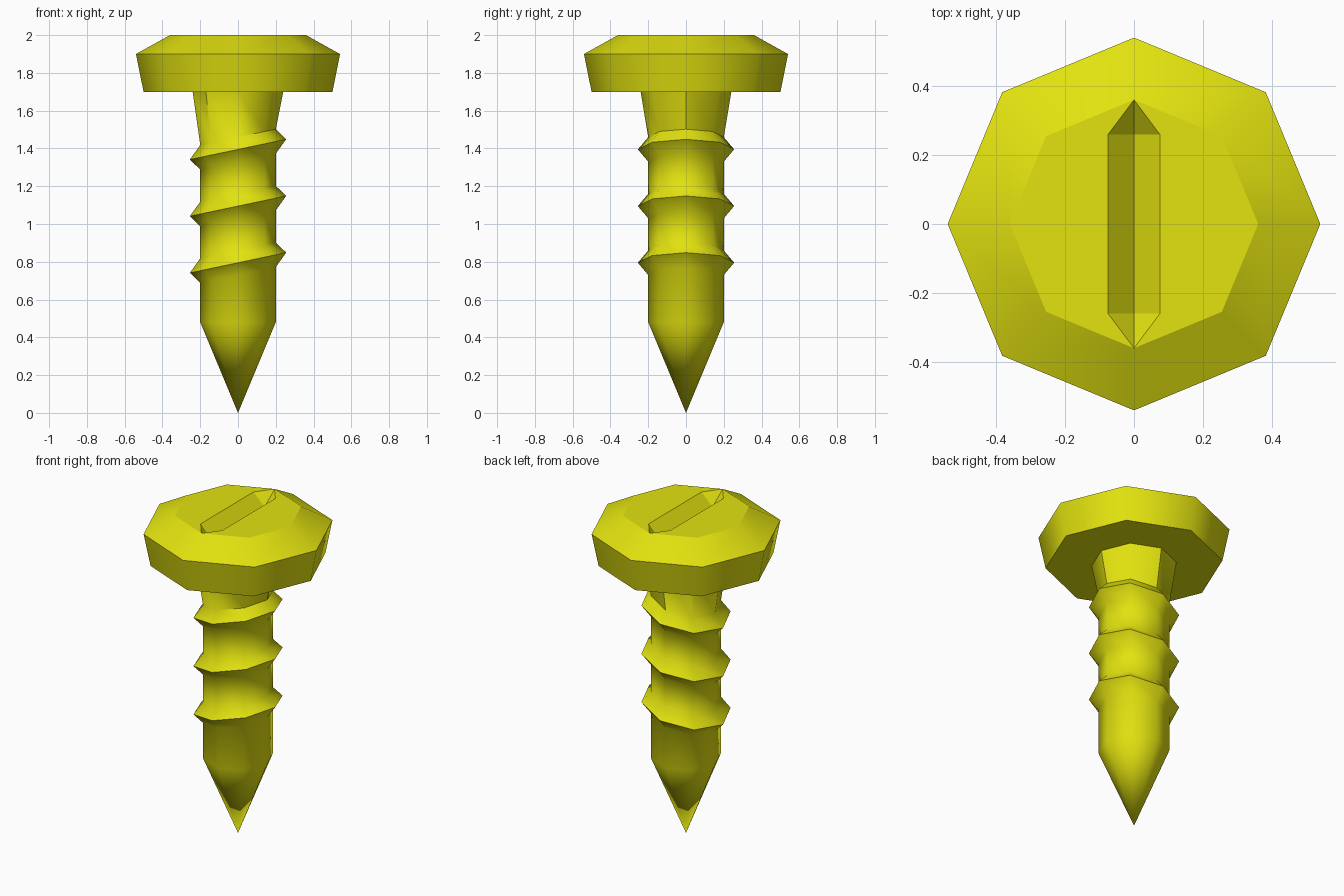
import bpy, bmesh
from math import cos, sin, radians, atan2, degrees

cube = bpy.data.objects.get("Cube")
if cube:
    bpy.data.objects.remove(cube)

SIDES = 8
TILT = 0.21          # rise of the thread per unit of x

yellow = bpy.data.materials.new("yellow")
yellow.use_nodes = True
yellow.diffuse_color = (0.76, 0.76, 0.005, 1)
yellow.node_tree.nodes["Principled BSDF"].inputs["Base Color"].default_value = yellow.diffuse_color


def add_ring(bm, r, z, tilt=0.0):
    points = [(r * cos(radians(45 * i)), r * sin(radians(45 * i))) for i in range(SIDES)]
    return [bm.verts.new((x, y, z + tilt * x)) for x, y in points]


def bridge(bm, a, b):
    for i in range(SIDES):
        j = (i + 1) % SIDES
        bm.faces.new((a[i], a[j], b[j], b[i]))


def finish(bm, name, flat_faces=()):
    bmesh.ops.recalc_face_normals(bm, faces=bm.faces)
    for f in bm.faces:
        f.smooth = f not in flat_faces
    for e in bm.edges:
        if len(e.link_faces) == 2 and e.calc_face_angle() > radians(48):
            e.smooth = False
    mesh = bpy.data.meshes.new(name)
    bm.to_mesh(mesh)
    bm.free()
    mesh.materials.append(yellow)
    obj = bpy.data.objects.new(name, mesh)
    bpy.context.collection.objects.link(obj)
    return obj


# Head: octagonal lathe with a V-shaped slot in the top
bm = bmesh.new()
rings = [add_ring(bm, r, z) for r, z in ((0.50, 1.7), (0.54, 1.9), (0.36, 2.0))]
for a, b in zip(rings, rings[1:]):
    bridge(bm, a, b)
flat = [bm.faces.new(rings[0][::-1])]
top = rings[-1]
back, front = top[2], top[6]
floor = [bm.verts.new((0, y, 1.925)) for y in (0.26, -0.26)]
for side, rim in ((1, (top[1], top[0], top[7])), (-1, (top[3], top[4], top[5]))):
    lip = [bm.verts.new((0.075 * side, y, 2.0)) for y in (0.26, -0.26)]
    flat.append(bm.faces.new((back, *rim, front, lip[1], lip[0])))
    flat.append(bm.faces.new((lip[0], lip[1], floor[1], floor[0])))
    flat.append(bm.faces.new((back, lip[0], floor[0])))
    flat.append(bm.faces.new((front, floor[1], lip[1])))
finish(bm, "head", flat)

# Shank: flared neck, three slanted threads and a pointed tip
bm = bmesh.new()
rings = [add_ring(bm, 0.24, 1.7)]
for z in (1.395, 1.095, 0.795):
    for r, dz in ((0.2, 0.065), (0.255, 0), (0.2, -0.065)):
        rings.append(add_ring(bm, r, z + dz, TILT))
rings.append(add_ring(bm, 0.2, 0.48))
for a, b in zip(rings, rings[1:]):
    bridge(bm, a, b)
tip = bm.verts.new((0, 0, 0))
for i in range(SIDES):
    bm.faces.new((rings[-1][i], rings[-1][(i + 1) % SIDES], tip))

# Crisp corners along some uprights of the core
for e in bm.edges:
    a, b = (v.co for v in e.verts)
    upright = abs(a.z - b.z) > 0.12 and min(a.z, b.z) > 0.6
    if upright and round(degrees(atan2(a.y, a.x))) % 360 in (0, 90, 135, 180, 225):
        e.smooth = False
finish(bm, "threaded_shank")
